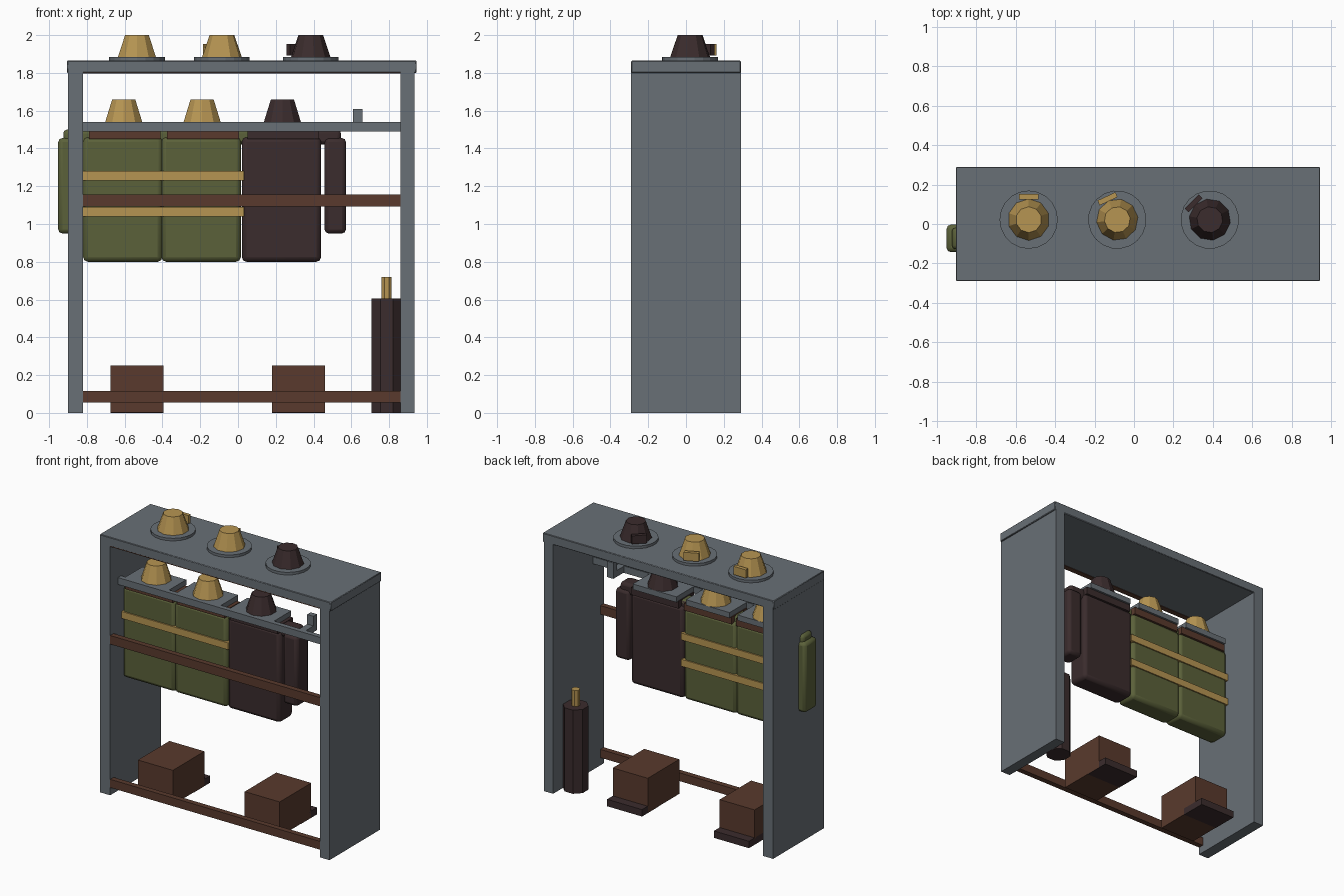
import bpy
import math

if "Cube" in bpy.data.objects:
    bpy.data.objects.remove(bpy.data.objects["Cube"])


def material(name, rgb):
    m = bpy.data.materials.new(name)
    m.use_nodes = True
    m.diffuse_color = (*rgb, 1)
    m.node_tree.nodes["Principled BSDF"].inputs["Base Color"].default_value = (*rgb, 1)
    return m


GREY = material("steel grey", (0.14, 0.16, 0.18))
GREEN = material("olive green", (0.105, 0.12, 0.042))
BROWN = material("leather brown", (0.10, 0.042, 0.026))
DARK = material("charcoal maroon", (0.043, 0.025, 0.026))
YELLOW = material("brass yellow", (0.47, 0.30, 0.085))


def box(name, mat, x, y, z, bevel=0.0, segments=2):
    """Box from (low, high) ranges, with optional rounded edges."""
    bpy.ops.mesh.primitive_cube_add(size=1, location=[sum(r) / 2 for r in (x, y, z)])
    ob = bpy.context.object
    ob.name = name
    ob.scale = [r[1] - r[0] for r in (x, y, z)]
    bpy.ops.object.transform_apply(location=False, rotation=False, scale=True)
    ob.data.materials.append(mat)
    if bevel:
        mod = ob.modifiers.new("rounding", "BEVEL")
        mod.width = bevel
        mod.segments = segments
        bpy.ops.object.shade_smooth_by_angle(angle=math.radians(40))
    return ob


def cone(name, mat, x, y, z, r1, r2, sides, turn=0.0):
    bpy.ops.mesh.primitive_cone_add(vertices=sides, radius1=r1, radius2=r2, depth=z[1] - z[0],
                                    location=(x, y, sum(z) / 2), rotation=(0, 0, turn))
    ob = bpy.context.object
    ob.name = name
    ob.data.materials.append(mat)
    return ob


def around(c, half):
    return (c - half, c + half)


# Cabinet frame
DEPTH = (-0.29, 0.29)
box("left_panel", GREY, (0.86, 0.935), DEPTH, (0, 1.81))
box("right_panel", GREY, (-0.90, -0.82), DEPTH, (0, 1.81))
box("top_board", GREY, (-0.905, 0.945), DEPTH, (1.80, 1.865), 0.004, 1)

# Front cross rails
for name, z in (("lower_rail", (0.055, 0.115)), ("middle_rail", (1.092, 1.155)),
                ("upper_rail", (1.797, 1.86))):
    box(name, BROWN, (-0.84, 0.88), (-0.289, -0.25), z)

# Hanging bar with an empty hook
box("hanging_bar", GREY, (-0.82, 0.86), (-0.20, -0.165), (1.49, 1.54))
box("hook_arm", GREY, around(0.635, 0.025), (-0.18, -0.04), (1.495, 1.54))
box("hook_tip", GREY, around(0.635, 0.025), (-0.08, -0.04), (1.53, 1.61))

# Hanging coats, each with a helmet on a plate above
COAT_Y = -0.073
for i, (x, coat, trim, hat) in enumerate(((-0.61, GREEN, BROWN, YELLOW),
                                          (-0.195, GREEN, BROWN, YELLOW),
                                          (0.23, DARK, DARK, DARK))):
    tag = f"_{i + 1}"
    box("coat_body" + tag, coat, around(x, 0.21), around(COAT_Y, 0.078), (0.80, 1.46), 0.025)
    box("coat_shoulders" + tag, coat, around(x, 0.315), around(COAT_Y, 0.055),
        (1.42, 1.50), 0.02)
    for side in (-1, 1):
        box("coat_sleeve" + tag, coat, around(x + side * 0.285, 0.057),
            around(COAT_Y, 0.07), (0.95, 1.455), 0.022)
    box("coat_collar" + tag, trim, around(x + 0.01, 0.19), around(COAT_Y, 0.088), (1.45, 1.503))
    if coat is GREEN:
        for z in (1.065, 1.255):
            box("coat_stripe" + tag, YELLOW, around(x, 0.227), around(COAT_Y, 0.087),
                around(z, 0.025))
    box("helmet_plate" + tag, GREY, around(x, 0.175), (-0.17, 0.03), (1.50, 1.54))
    cone("hanging_helmet" + tag, hat, x + 0.005, -0.07, (1.54, 1.66), 0.103, 0.064, 10)

# Helmets on the top board
for i, (x, hat, turn) in enumerate(((-0.535, YELLOW, 0), (-0.085, YELLOW, 25), (0.385, DARK, 45))):
    tag = f"_{i + 1}"
    a = math.radians(turn)
    y = 0.022
    cone("helmet_brim" + tag, GREY, x, y, (1.86, 1.884), 0.148, 0.148, 20, a)
    cone("helmet_crown" + tag, hat, x, y, (1.88, 2.0), 0.107, 0.066, 10, a)
    badge = box("helmet_badge" + tag, hat, around(x - 0.117 * math.sin(a), 0.05),
                around(y + 0.117 * math.cos(a), 0.0135), (1.893, 1.953))
    badge.rotation_euler.z = a

# Boot boxes with toe caps
for i, x in enumerate((-0.535, 0.32)):
    box(f"boot_box_{i + 1}", BROWN, around(x, 0.14), (-0.18, 0.18), (0.002, 0.252))
    box(f"boot_toe_{i + 1}", DARK, around(x, 0.14), (0.06, 0.245), (0, 0.05))

# Air cylinder with brass valve
cone("air_cylinder", DARK, 0.787, 0.137, (0, 0.605), 0.086, 0.086, 8, math.pi / 8)
cone("cylinder_valve", YELLOW, 0.787, 0.137, (0.6, 0.72), 0.029, 0.029, 8, math.pi / 8)
